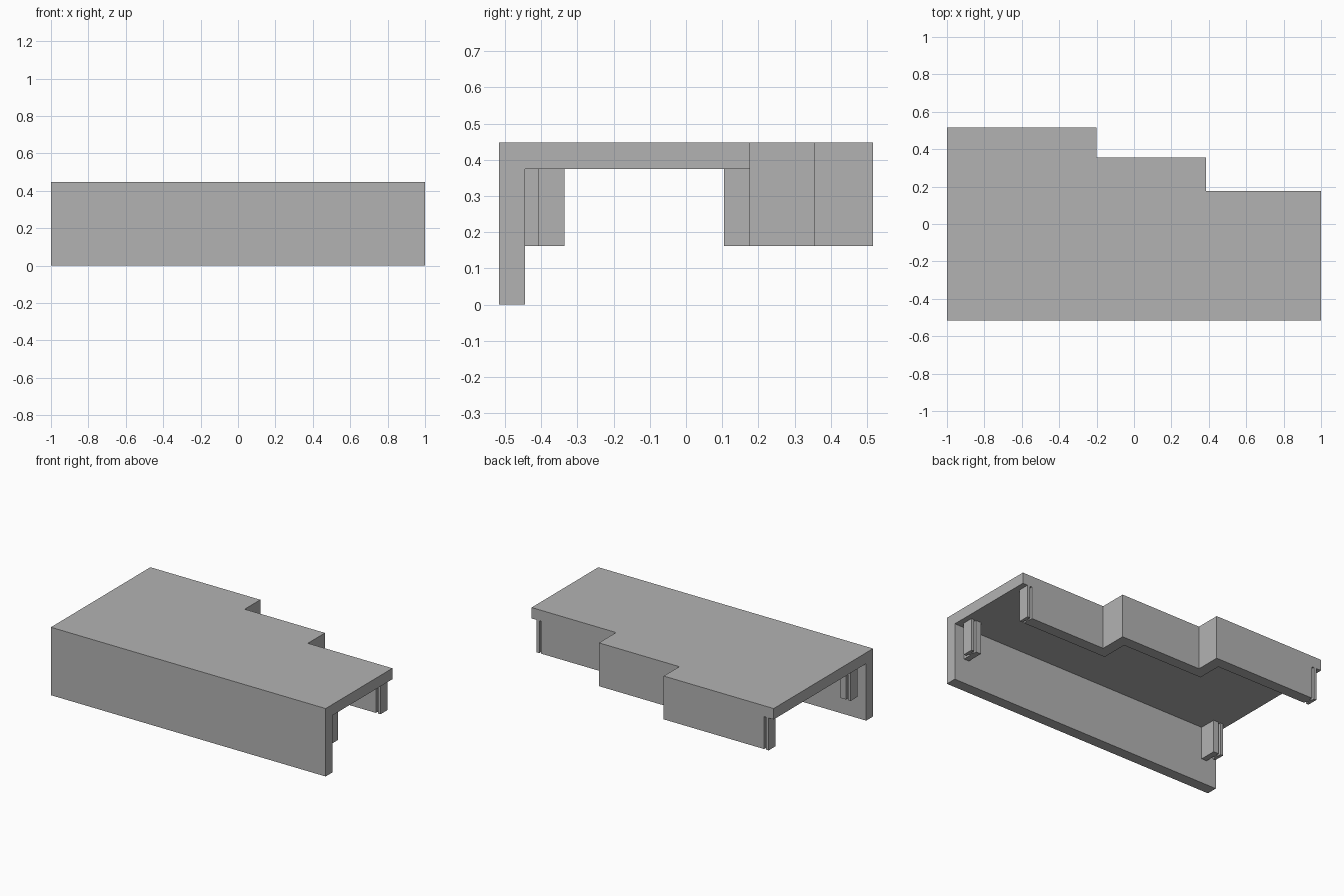
import bpy
import bmesh

cube = bpy.data.objects.get("Cube")
if cube:
    bpy.data.objects.remove(cube, do_unlink=True)

# Single matte grey for every part
grey = bpy.data.materials.new("plain_grey")
grey.use_nodes = True
GREY = (0.45, 0.45, 0.45, 1)
grey.diffuse_color = GREY
grey.node_tree.nodes["Principled BSDF"].inputs["Base Color"].default_value = GREY

T = 0.072                      # panel thickness
TOP, UNDER, HEM = 0.447, 0.375, 0.162
FRONT, BACK = -0.517, 0.517
END, TAB_IN, TAB_OUT = 0.93, 0.944, 0.964


def prism(name, outline, z0, z1):
    """Extrude a flat outline from z0 to z1."""
    bm = bmesh.new()
    face = bm.faces.new([bm.verts.new((x, y, z0)) for x, y in outline])
    res = bmesh.ops.extrude_face_region(bm, geom=[face])
    verts = [v for v in res["geom"] if isinstance(v, bmesh.types.BMVert)]
    bmesh.ops.translate(bm, verts=verts, vec=(0, 0, z1 - z0))
    bmesh.ops.recalc_face_normals(bm, faces=bm.faces)
    mesh = bpy.data.meshes.new(name)
    bm.to_mesh(mesh)
    bm.free()
    mesh.materials.append(grey)
    obj = bpy.data.objects.new(name, mesh)
    bpy.context.collection.objects.link(obj)
    return obj


def box(name, x0, x1, y0, y1, z0=HEM, z1=UNDER):
    return prism(name, [(x0, y0), (x1, y0), (x1, y1), (x0, y1)], z0, z1)


# Stepped rear line, from the +x end to the -x end
def rear_line(end, inset=0):
    steps = [(end, 0.177), (0.385, 0.177), (0.385, 0.355),
             (-0.2, 0.355), (-0.2, BACK), (-end, BACK)]
    return [(x if abs(x) == end else x - inset, y - inset) for x, y in steps]


# Top slab, front panel and stepped rear skirt
prism("top_slab", [(-1, FRONT), (1, FRONT)] + rear_line(1), UNDER, TOP)
box("front_panel", -1, 1, FRONT, FRONT + T, 0, UNDER)
prism("rear_skirt", rear_line(END) + rear_line(END, T)[::-1], HEM, UNDER)


# Grooved end fittings: a tab joined to its wall by a thin neck
def tab(name, side, y0):
    mid = y0 + T / 2
    box(name + "_tab", *sorted((side * TAB_IN, side * TAB_OUT)), y0, y0 + T)
    box(name + "_neck", *sorted((side * END, side * TAB_IN)), mid - 0.012, mid + 0.012)


for label, side, rear in (("left", 1, 0.177), ("right", -1, BACK)):
    tab("rear_" + label, side, rear - T)
    box("front_" + label + "_block", *sorted((side * 0.892, side * END)),
        FRONT + T, -0.335)
    tab("front_" + label, side, -0.335 - T)
